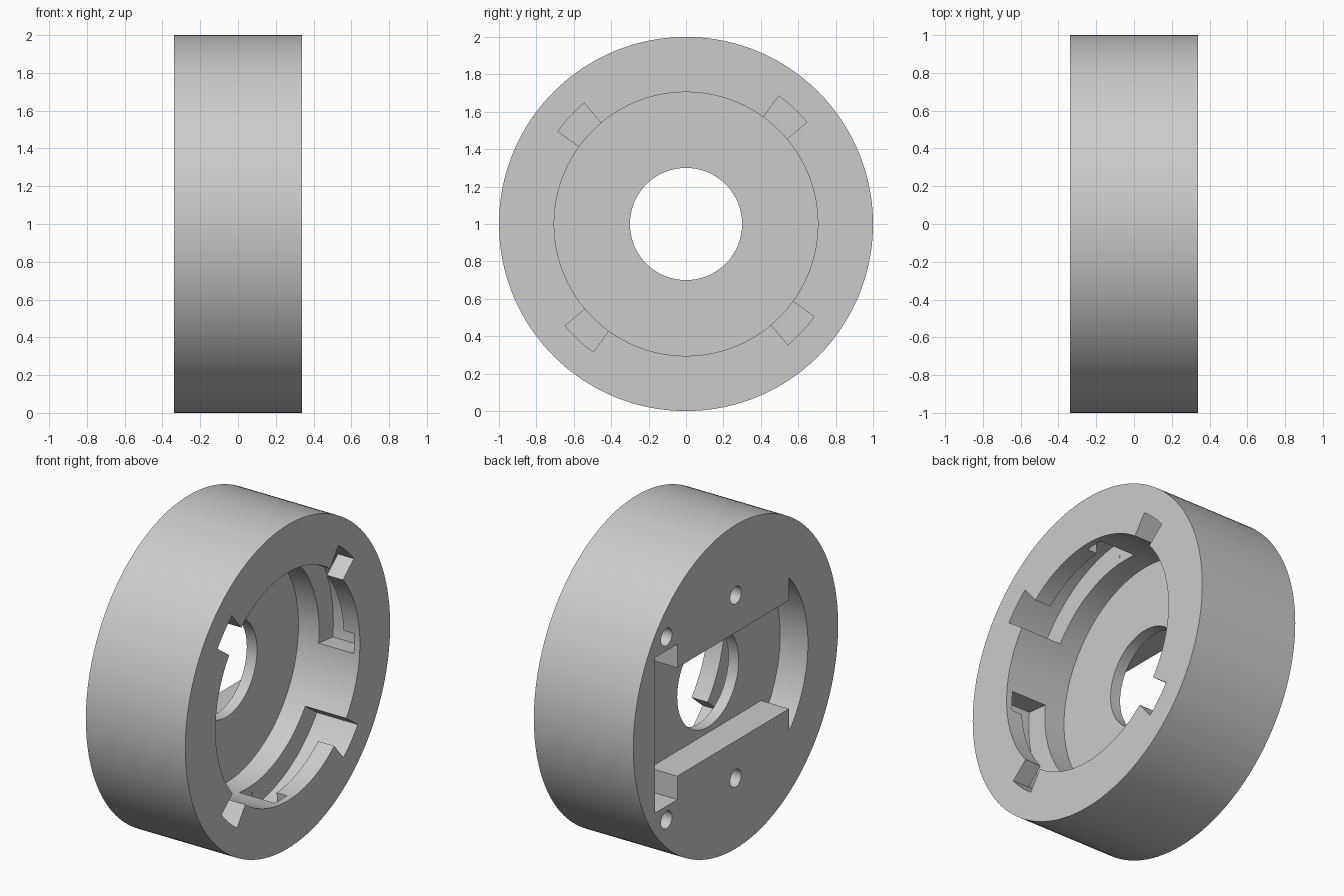
import bpy
import bmesh
from math import cos, sin, radians

default = bpy.data.objects.get("Cube")
if default:
    bpy.data.objects.remove(default, do_unlink=True)

grey = bpy.data.materials.new("light grey")
grey.use_nodes = True
colour = (0.6, 0.6, 0.6, 1)
grey.diffuse_color = colour
grey.node_tree.nodes["Principled BSDF"].inputs["Base Color"].default_value = colour

HALF = 0.34      # half thickness along x
BORE = 0.705     # bore radius
OUT = 0.5        # cutter overshoot past the faces


def arc(r, t0, t1, n, cy=0, cz=0):
    """Points on an arc in the y-z plane, angles in degrees."""
    steps = [radians(t0 + (t1 - t0) * i / n) for i in range(n + 1)]
    return [(cy + r * cos(t), cz + r * sin(t)) for t in steps]


def circle(r, n, cy=0, cz=0):
    return arc(r, 0, 360, n, cy, cz)[:-1]


def sector(r, t0, t1, n):
    return arc(r, t0, t1, n) + arc(0.6, t1, t0, n)


def prism(name, outline, x0, x1):
    """Extrude a y-z outline along x, with the axis at z = 1."""
    bm = bmesh.new()
    a = [bm.verts.new((x0, y, z + 1)) for y, z in outline]
    b = [bm.verts.new((x1, y, z + 1)) for y, z in outline]
    bm.faces.new(a)
    bm.faces.new(b)
    for i in range(len(a)):
        j = (i + 1) % len(a)
        bm.faces.new((a[i], a[j], b[j], b[i]))
    bmesh.ops.recalc_face_normals(bm, faces=bm.faces)
    mesh = bpy.data.meshes.new(name)
    bm.to_mesh(mesh)
    bm.free()
    mesh.materials.append(grey)
    obj = bpy.data.objects.new(name, mesh)
    bpy.context.collection.objects.link(obj)
    return obj


body = prism("bayonet_ring", circle(1, 160), -HALF, HALF)
cutters = []


def cut(outline, x0, x1):
    obj = prism("cutter", outline, x0, x1)
    obj.hide_render = True
    cutters.append(obj)


# Front bore and central through hole
cut(circle(BORE, 128), -0.08, OUT)
cut(circle(0.3, 80), -OUT, 0)

# Rear recess: end pocket, straight channel and rounded end
upper = [(0.79, 0.48), (0.57, 0.48), (0.57, 0.335), (-0.52, 0.335)]
lower = [(y, -z) for y, z in reversed(upper)]
cut(upper + arc(BORE, 137.5, 222.5, 32) + lower, -OUT, -0.15)

# Four blind screw holes in the rear face
for y in (0, 0.676):
    for z in (-0.565, 0.565):
        cut(circle(0.054, 32, y, z), -OUT, -0.15)

# Four bayonet slots: entry notch, run and locking recess
for k in range(4):
    t = 90 * k
    cut(sector(0.845, t + 40.1, t + 54.1, 8), 0.06, OUT)
    cut(sector(0.844, t + 3, t + 41, 20), 0.061, 0.23)
    cut(sector(0.845, t - 6, t + 4, 6), 0.06, 0.3)

bpy.context.view_layer.objects.active = body
for c in cutters:
    mod = body.modifiers.new("cut", "BOOLEAN")
    mod.operation = "DIFFERENCE"
    mod.solver = "EXACT"
    mod.object = c
    bpy.ops.object.modifier_apply(modifier=mod.name)
for c in cutters:
    bpy.data.objects.remove(c, do_unlink=True)

bpy.ops.object.select_all(action="DESELECT")
body.select_set(True)
bpy.ops.object.shade_smooth_by_angle(angle=radians(30))
